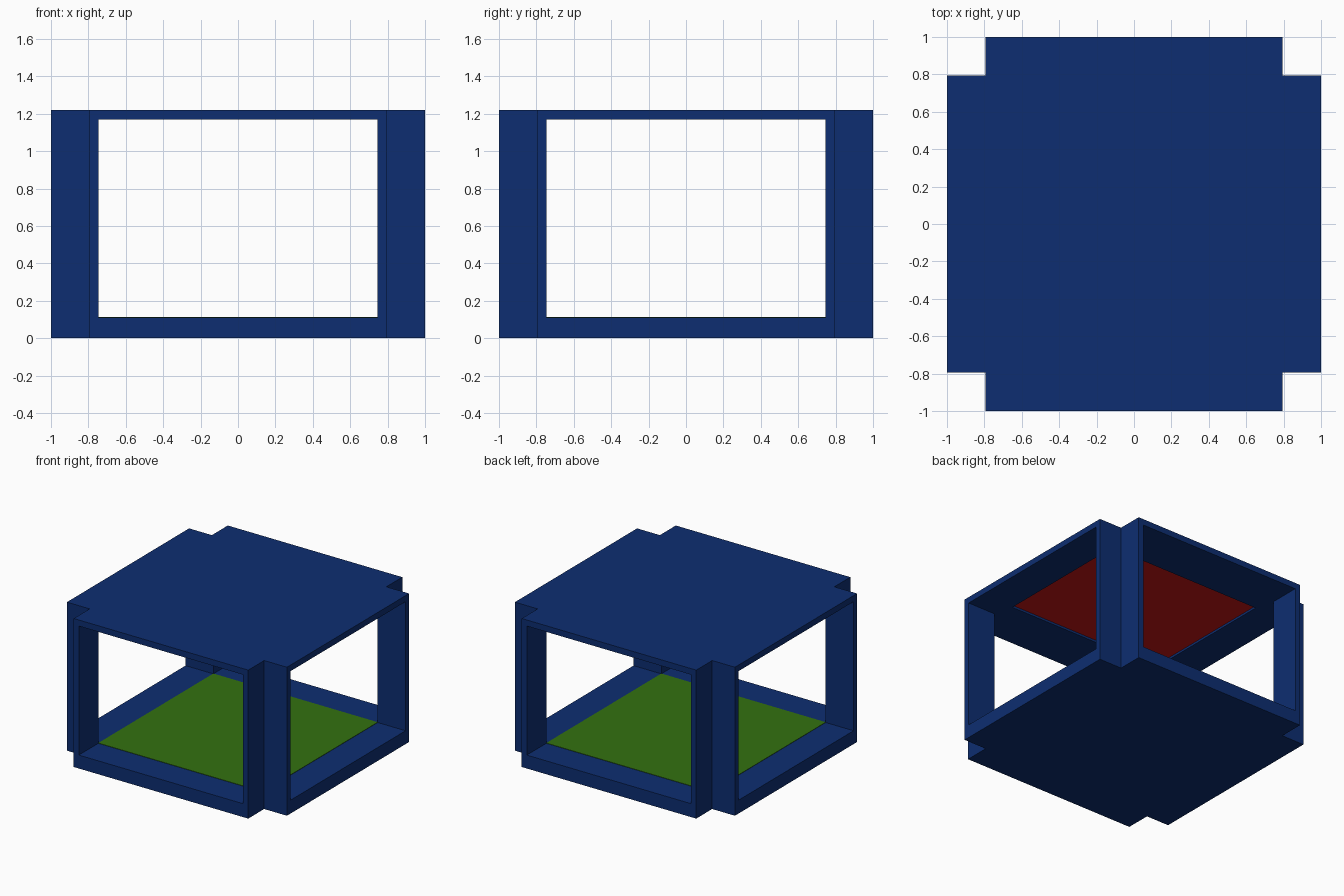
import bpy
import bmesh

OUT, NOTCH, INNER = 1.0, 0.793, 0.747      # outer edge, corner notch, window edge
FLOOR, CEILING, TOP = 0.11, 1.17, 1.22     # heights

if "Cube" in bpy.data.objects:
    bpy.data.objects.remove(bpy.data.objects["Cube"], do_unlink=True)


def material(name, rgb):
    mat = bpy.data.materials.new(name)
    mat.use_nodes = True
    mat.diffuse_color = (*rgb, 1)
    mat.node_tree.nodes["Principled BSDF"].inputs["Base Color"].default_value = (*rgb, 1)
    return mat


blue = material("navy blue", (0.004, 0.027, 0.165))
green = material("grass green", (0.033, 0.165, 0.005))
red = material("deep red", (0.55, 0.008, 0.008))


def prism(name, outline, z0, z1, mat):
    """Extrude a flat outline from z0 up to z1."""
    bm = bmesh.new()
    face = bm.faces.new([bm.verts.new((x, y, z0)) for x, y in outline])
    grown = bmesh.ops.extrude_face_region(bm, geom=[face])["geom"]
    top = [v for v in grown if isinstance(v, bmesh.types.BMVert)]
    bmesh.ops.translate(bm, verts=top, vec=(0, 0, z1 - z0))
    bmesh.ops.recalc_face_normals(bm, faces=bm.faces)
    mesh = bpy.data.meshes.new(name)
    bm.to_mesh(mesh)
    bm.free()
    mesh.materials.append(mat)
    obj = bpy.data.objects.new(name, mesh)
    bpy.context.collection.objects.link(obj)
    return obj


def rectangle(hx, hy):
    return [(-hx, -hy), (hx, -hy), (hx, hy), (-hx, hy)]


# Square outline with the four corners notched out
cross = []
for sx, sy in ((1, 1), (-1, 1), (-1, -1), (1, -1)):
    corner = [(OUT * sx, NOTCH * sy), (NOTCH * sx, NOTCH * sy), (NOTCH * sx, OUT * sy)]
    cross += corner if sx * sy > 0 else corner[::-1]

# Base slab and its floor panel
prism("base_slab", cross, 0, FLOOR, blue)
prism("floor_panel", rectangle(INNER, INNER), FLOOR - 0.003, FLOOR + 0.003, green)

# Roof slab with a shallow recessed ceiling panel
roof = prism("roof_slab", cross, CEILING, TOP, blue)
cutter = prism("ceiling_cutter", rectangle(0.705, 0.585), CEILING - 0.1, CEILING + 0.018, blue)
cutter.hide_render = True
cut = roof.modifiers.new("recess", "BOOLEAN")
cut.operation, cut.solver, cut.object = "DIFFERENCE", "EXACT", cutter
bpy.context.view_layer.objects.active = roof
bpy.ops.object.modifier_apply(modifier=cut.name)
bpy.data.objects.remove(cutter, do_unlink=True)
roof.data.materials.clear()
roof.data.materials.append(blue)
roof.data.materials.append(red)
for face in roof.data.polygons:
    recessed = face.normal.z < -0.5 and face.center.z > CEILING + 0.01
    face.material_index = 1 if recessed else 0

# L-shaped corner posts
for side, sx in (("left", 1), ("right", -1)):
    for end, sy in (("back", 1), ("front", -1)):
        outline = [(INNER, INNER), (OUT, INNER), (OUT, NOTCH),
                   (NOTCH, NOTCH), (NOTCH, OUT), (INNER, OUT)]
        prism(f"{end}_{side}_post", [(x * sx, y * sy) for x, y in outline],
              FLOOR, CEILING, blue)
